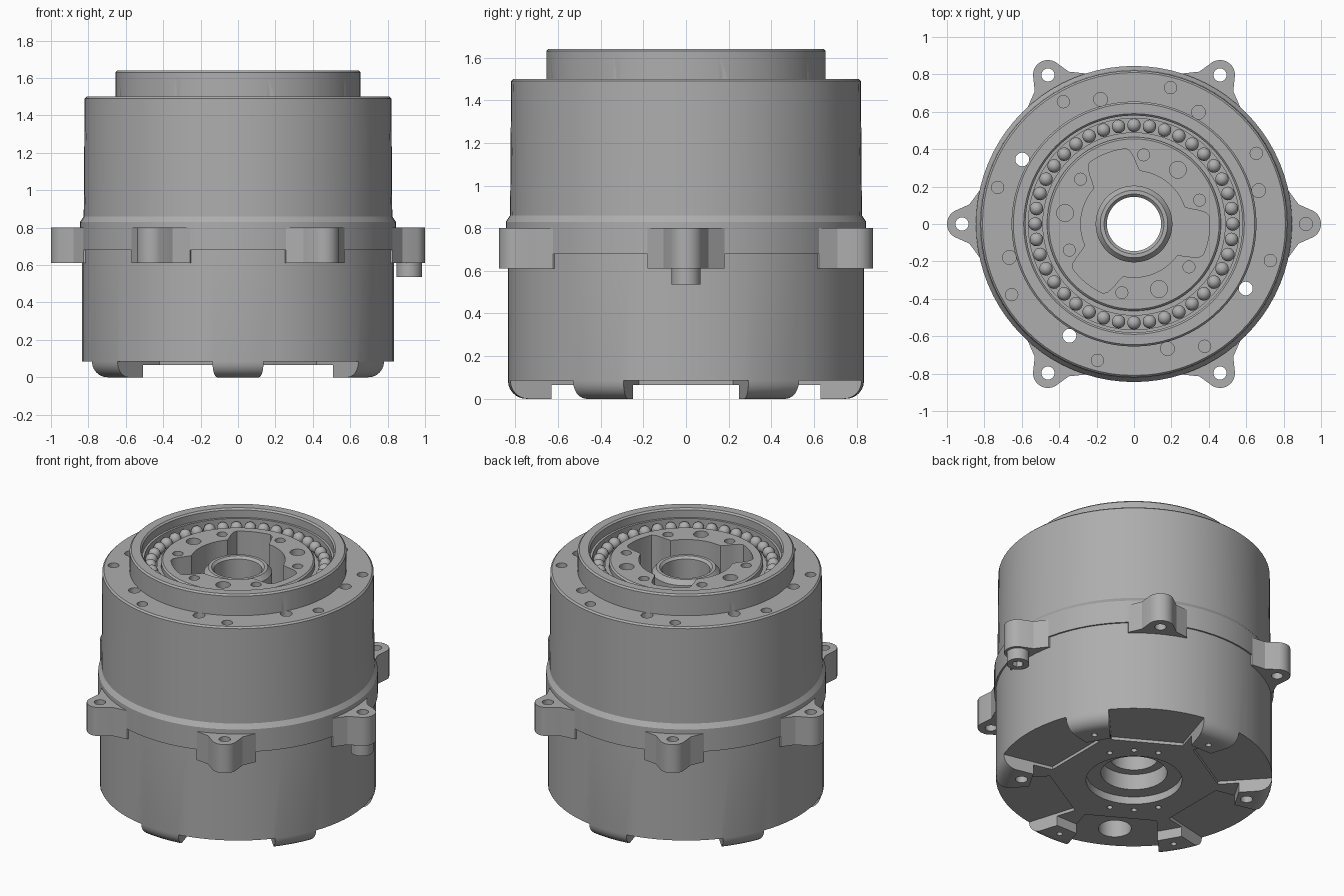
import bpy, bmesh, math
from math import sin, cos, pi, radians
from mathutils import Matrix, Vector

cube = bpy.data.objects.get("Cube")
if cube:
    bpy.data.objects.remove(cube)

SEG = 80
metal = bpy.data.materials.new("plain grey metal")
metal.use_nodes = True
GREY = (0.42, 0.42, 0.42, 1)
metal.diffuse_color = GREY
metal.node_tree.nodes["Principled BSDF"].inputs["Base Color"].default_value = GREY


def make_object(name, bm):
    bmesh.ops.recalc_face_normals(bm, faces=bm.faces)
    mesh = bpy.data.meshes.new(name)
    bm.to_mesh(mesh)
    bm.free()
    mesh.materials.append(metal)
    obj = bpy.data.objects.new(name, mesh)
    bpy.context.collection.objects.link(obj)
    return obj


def lathe(name, profile):
    """Spin a closed (radius, height) loop around z."""
    bm = bmesh.new()
    rings = []
    for i in range(SEG):
        a = 2 * pi * i / SEG
        rings.append([bm.verts.new((r * cos(a), r * sin(a), z)) for r, z in profile])
    n = len(profile)
    for i in range(SEG):
        p, q = rings[i], rings[(i + 1) % SEG]
        for j in range(n):
            k = (j + 1) % n
            bm.faces.new((p[j], q[j], q[k], p[k]))
    return make_object(name, bm)


def add_prism(bm, pts, z0, z1):
    low = [bm.verts.new((x, y, z0)) for x, y in pts]
    top = [bm.verts.new((x, y, z1)) for x, y in pts]
    bm.faces.new(low[::-1])
    bm.faces.new(top)
    for i in range(len(pts)):
        j = (i + 1) % len(pts)
        bm.faces.new((low[i], low[j], top[j], top[i]))


def circle(x, y, r, n=20):
    return [(x + r * cos(2 * pi * i / n), y + r * sin(2 * pi * i / n)) for i in range(n)]


def polar(r, deg):
    return r * cos(radians(deg)), r * sin(radians(deg))


def turn(pts, deg):
    c, s = cos(radians(deg)), sin(radians(deg))
    return [(x * c - y * s, x * s + y * c) for x, y in pts]


def cut(obj, prisms):
    """Subtract a list of (outline, z0, z1) prisms."""
    bm = bmesh.new()
    for pts, z0, z1 in prisms:
        add_prism(bm, pts, z0, z1)
    cutter = make_object("cutter", bm)
    cutter.hide_render = True
    mod = obj.modifiers.new("cut", 'BOOLEAN')
    mod.operation = 'DIFFERENCE'
    mod.solver = 'EXACT'
    mod.object = cutter
    deps = bpy.context.evaluated_depsgraph_get()
    mesh = bpy.data.meshes.new_from_object(obj.evaluated_get(deps))
    obj.modifiers.clear()
    obj.data = mesh
    bpy.data.objects.remove(cutter)


def finish(obj):
    bpy.ops.object.select_all(action='DESELECT')
    obj.select_set(True)
    bpy.context.view_layer.objects.active = obj
    bpy.ops.object.shade_smooth_by_angle(angle=radians(28))


# Housing: rounded bottom edge, middle flange, upper drum and collar
fillet = [(0.75 + 0.085 * sin(t * pi / 12), 0.085 - 0.085 * cos(t * pi / 12)) for t in range(7)]
housing = lathe("housing", [(0.2, 0)] + fillet + [
    (0.835, 0.68), (0.845, 0.68), (0.845, 0.83), (0.825, 0.86), (0.82, 1.49), (0.81, 1.5),
    (0.655, 1.5), (0.655, 1.63), (0.645, 1.64), (0.59, 1.64), (0.58, 1.63), (0.58, 1.58),
    (0.565, 1.58), (0.565, 1.5), (0.49, 1.5), (0.49, 1.3), (0.2, 1.3)])

# Underside: six feet left by a hexagonal recess and flared gaps
hexagon = [polar(0.63 / cos(pi / 6), 60 * k) for k in range(6)]
cut(housing, [(hexagon, -0.1, 0.065)])
gap = [(0.46, -0.22), (0.9, -0.32), (0.9, 0.32), (0.46, 0.22)]
cut(housing, [(turn(gap, 60 * k), -0.1, 0.085) for k in range(6)])
cut(housing, [(circle(0, 0, 0.29, 48), -0.1, 0.115)])
cut(housing, [(circle(-0.31, -0.55, 0.1, 32), -0.1, 0.3)])
screws = [(circle(*polar(0.36, a + b), 0.018, 12), -0.1, 0.16)
          for a in (50, 230) for b in (-24, 0, 24)]
screws += [(circle(*polar(0.7, 30 + 60 * k), 0.018, 12), -0.1, 0.14) for k in range(6)]
cut(housing, screws)

# Bolt holes in the upper face, three of them running right through
outer = [(circle(*polar(0.755, 30 + 45 * k), 0.033), 1.38, 1.6) for k in range(8)]
inner = [(circle(*polar(0.69, 15 + 45 * k), 0.037),
          -0.2 if k in (3, 5, 7) else 1.38, 1.535) for k in range(8)]
cut(housing, outer + inner)
finish(housing)

# Carrier disc with a three-lobed pocket and bolt holes
carrier = lathe("carrier", [
    (0.145, 1.05), (0.44, 1.05), (0.44, 1.3), (0.49, 1.3), (0.49, 1.53), (0.465, 1.53),
    (0.465, 1.56), (0.455, 1.57), (0.145, 1.57)])


def lobe_radius(deg):
    off = abs((deg - 111 + 60) % 120 - 60)
    t = min(max((28 - off) / 13, 0), 1)
    return 0.285 + 0.12 * t * t * (3 - 2 * t)


pocket = [polar(lobe_radius(a), a) for a in range(0, 360, 3)]
cut(carrier, [(pocket, 1.3, 1.7)])
holes = []
for k in range(3):
    for angle, radius in ((51, 0.045), (20, 0.032), (82, 0.032)):
        holes.append((circle(*polar(0.373, angle + 120 * k), radius), 1.47, 1.7))
    holes.append((circle(*polar(0.33, 111 + 120 * k), 0.08, 28), 1.12, 1.35))
cut(carrier, holes)
finish(carrier)

# Hollow centre shaft
shaft = lathe("centre_shaft", [
    (0.145, 0.22), (0.205, 0.22), (0.205, 1.49), (0.18, 1.52), (0.16, 1.52), (0.145, 1.505)])
finish(shaft)

# Ball bearing
bm = bmesh.new()
for k in range(40):
    x, y = polar(0.528, 9 * k)
    bmesh.ops.create_uvsphere(bm, u_segments=14, v_segments=9, radius=0.037,
                              matrix=Matrix.Translation((x, y, 1.537)))
finish(make_object("bearing_balls", bm))

# Mounting lugs around the flange
tip = [(0.92 + 0.08 * cos(radians(a)), 0.08 * sin(radians(a))) for a in range(-60, 61, 12)]
outline = [(0.75, -0.18), (0.825, -0.18), (0.88, -0.105)] + tip + [
    (0.88, 0.105), (0.825, 0.18), (0.75, 0.18)]
for k in range(6):
    bm = bmesh.new()
    add_prism(bm, turn(outline, 60 * k), 0.61, 0.8)
    lug = make_object("mounting_lug", bm)
    cut(lug, [(circle(*polar(0.92, 60 * k), 0.035), 0.5, 0.9)])
    finish(lug)

# Socket bolt in the lug at +x
bm = bmesh.new()
add_prism(bm, circle(0.915, 0, 0.068, 32), 0.535, 0.615)
add_prism(bm, circle(0.915, 0, 0.038, 24), 0.615, 0.815)
bolt = make_object("lug_bolt", bm)
cut(bolt, [(circle(0.915, 0, 0.035, 6), 0.5, 0.58)])
finish(bolt)
